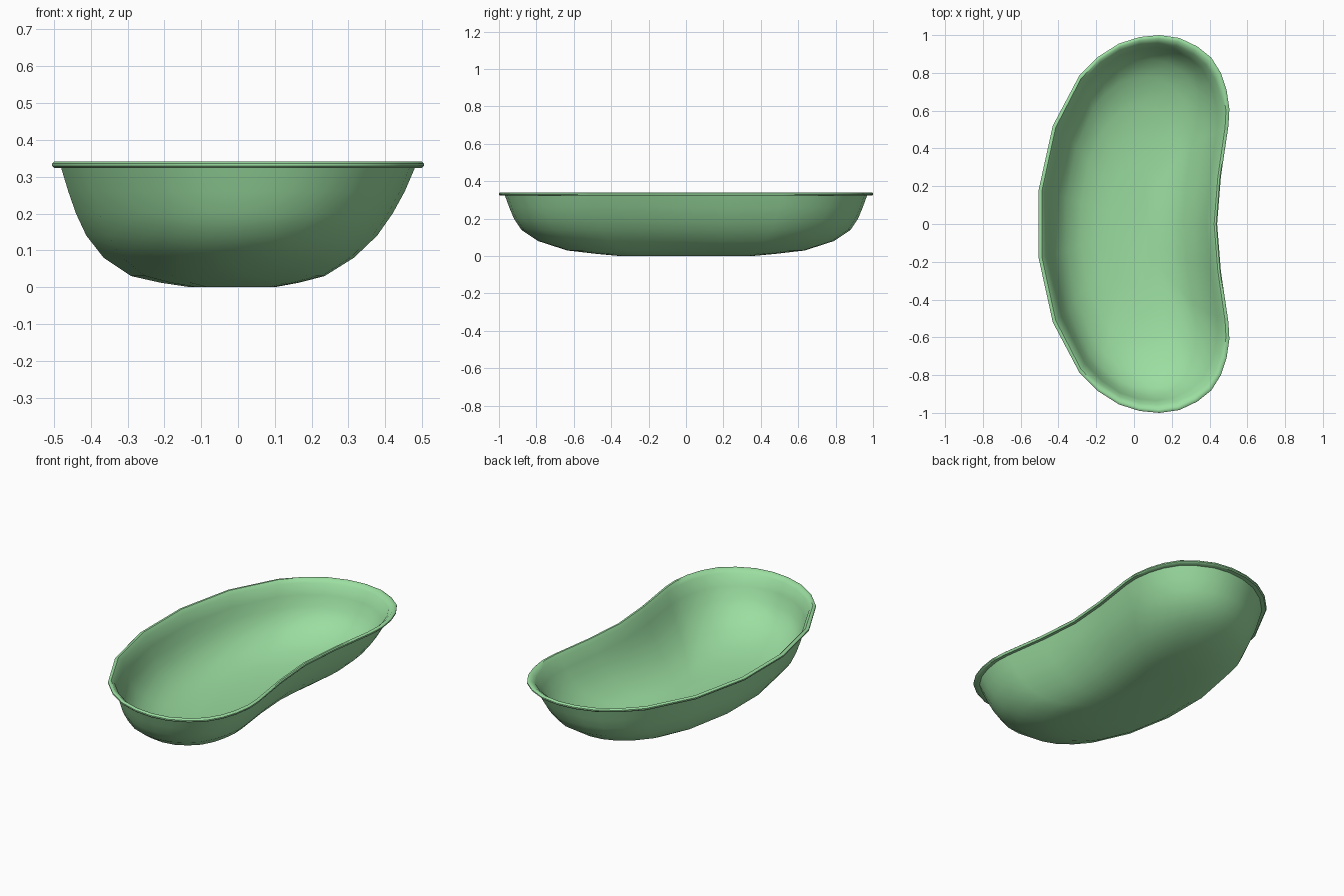
import bpy
import bmesh
import math

default = bpy.data.objects.get("Cube")
if default:
    bpy.data.objects.remove(default, do_unlink=True)

# Soft green enamel
green = bpy.data.materials.new("soft_green")
green.use_nodes = True
colour = (0.33, 0.73, 0.355, 1.0)
green.diffuse_color = colour
green.node_tree.nodes["Principled BSDF"].inputs["Base Color"].default_value = colour

# Half of the kidney outline, from the hollow side round one lobe to the full side
half = [(0.44, 0), (0.46, 0.25), (0.5, 0.52), (0.505, 0.61), (0.49, 0.71),
        (0.46, 0.8), (0.41, 0.88), (0.335, 0.94), (0.24, 0.985), (0.135, 1),
        (0.03, 0.99), (-0.08, 0.955), (-0.19, 0.885), (-0.29, 0.785),
        (-0.43, 0.52), (-0.505, 0.18)]
outline = half + [(x, -y) for x, y in reversed(half[1:])]
HALF_WIDTH = 0.505
WALL = 0.01

# Outer wall levels: height, right edge, left edge, half length
wall = [(0, -0.13, 0.1, 0.35), (0.012, -0.21, 0.165, 0.48),
        (0.03, -0.29, 0.235, 0.635), (0.08, -0.365, 0.315, 0.79),
        (0.14, -0.412, 0.378, 0.88), (0.2, -0.44, 0.42, 0.92),
        (0.26, -0.461, 0.453, 0.945), (0.323, -0.48, 0.48, 0.968)]

# Rolled rim levels: height and inset from the widest outline
rim = [(0.323, 0.006), (0.329, 0), (0.336, 0), (0.341, 0.006), (0.341, 0.018)]


def inset_level(level, height, inset):
    z, low, high, length = level
    return (height, low + inset, high - inset, length - inset)


widest = (0, -HALF_WIDTH, HALF_WIDTH, 1)
levels = list(wall)
levels += [inset_level(widest, z, inset) for z, inset in rim]
# Inner wall follows the outer wall back down to the floor
levels += [inset_level(lv, max(lv[0], WALL + lv[0] * 0.95), WALL)
           for lv in reversed(wall)]


def add_ring(bm, level):
    z, low, high, length = level
    middle = (low + high) / 2
    scale = (high - low) / (2 * HALF_WIDTH)
    return [bm.verts.new((middle + x * scale, y * length, z)) for x, y in outline]


# Basin: skin the levels, then close underside and floor
bm = bmesh.new()
rings = [add_ring(bm, level) for level in levels]
count = len(outline)
for lower, upper in zip(rings, rings[1:]):
    for i in range(count):
        j = (i + 1) % count
        bm.faces.new((lower[i], lower[j], upper[j], upper[i]))
bm.faces.new(list(reversed(rings[0])))
bm.faces.new(rings[-1])
bmesh.ops.recalc_face_normals(bm, faces=bm.faces)

mesh = bpy.data.meshes.new("kidney_dish")
bm.to_mesh(mesh)
bm.free()
mesh.materials.append(green)
dish = bpy.data.objects.new("kidney_dish", mesh)
bpy.context.collection.objects.link(dish)

# Smooth bowl with a crisp rim
bpy.ops.object.select_all(action="DESELECT")
dish.select_set(True)
bpy.context.view_layer.objects.active = dish
bpy.ops.object.shade_smooth_by_angle(angle=math.radians(42))
